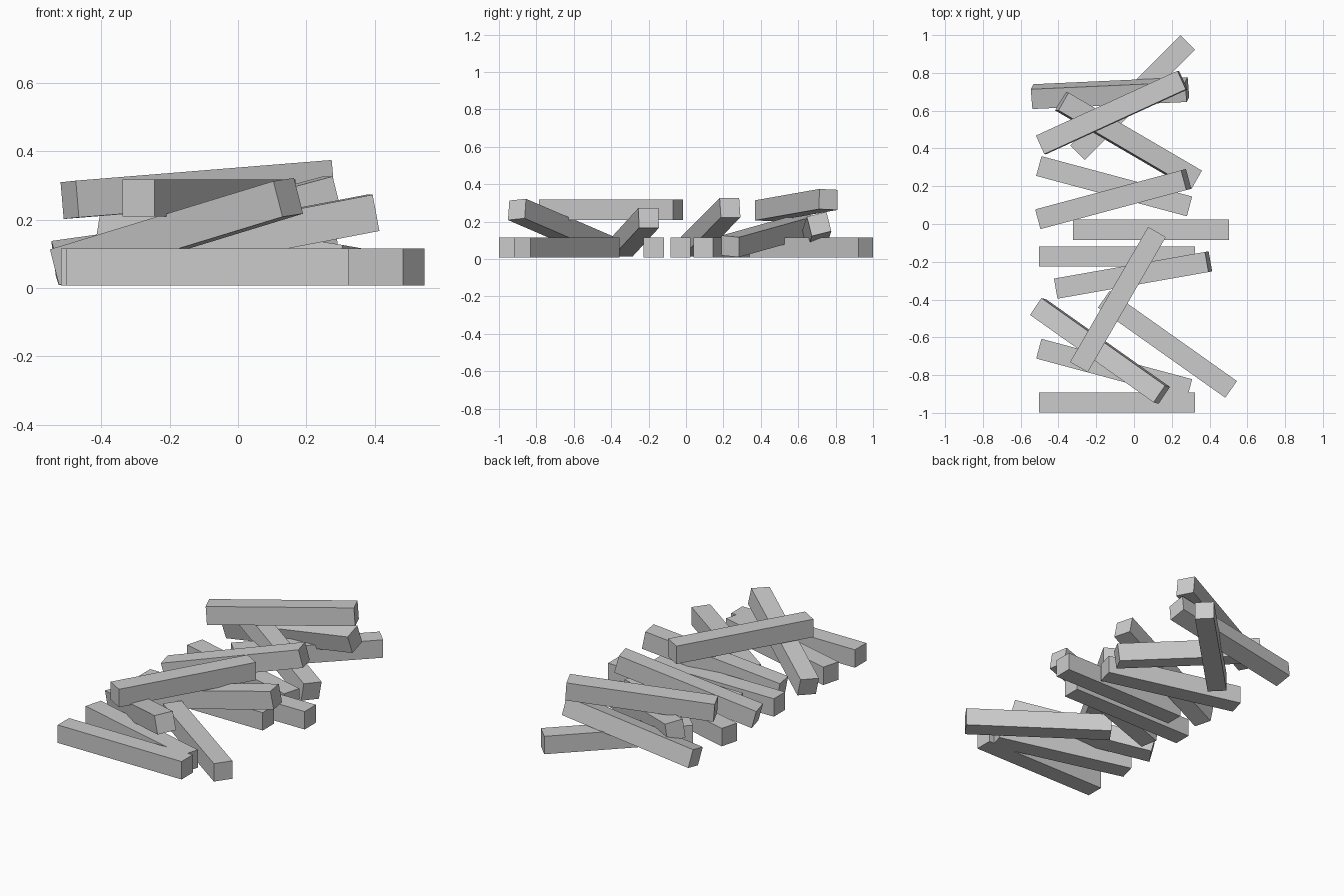
import bpy
from math import radians

if "Cube" in bpy.data.objects:
    bpy.data.objects.remove(bpy.data.objects["Cube"])

LENGTH, WIDTH = 0.826, 0.108
FLAT = 0.061


def beam(name, x, y, z, yaw=0, tilt=0, roll=0):
    """Square timber; tilt raises its +x end, roll turns it about its length."""
    bpy.ops.mesh.primitive_cube_add(
        size=1, location=(x, y, z),
        rotation=(radians(roll), radians(-tilt), radians(yaw)))
    ob = bpy.context.object
    ob.name = name
    ob.scale = (LENGTH, WIDTH, WIDTH)


# beams lying flat: x, y, yaw
ground = [(-0.09, -0.945, 0), (-0.105, -0.767, -15), (0.177, -0.637, -35.3),
          (-0.09, -0.172, 0), (0.09, -0.03, 0), (-0.105, 0.2, -15),
          (-0.008, 0.669, 45)]
for i, (x, y, yaw) in enumerate(ground):
    beam(f"ground_beam_{i + 1}", x, y, FLAT, yaw)

# beams leaning on others: x, y, z, yaw, tilt, roll
leaning = [(-0.18, -0.672, 0.165, -35.3, 14, 5),
           (-0.005, -0.27, 0.143, 10, 10.7, 0),
           (-0.11, 0.132, 0.17, 15, 14.6, 0),
           (-0.029, 0.442, 0.125, -30.3, -8, -5),
           (-0.127, 0.693, 0.13, 2.6, 8, 14)]
for i, args in enumerate(leaning):
    beam(f"leaning_beam_{i + 1}", *args)

# beams across the top of the pile
beam("top_beam_front", -0.085, -0.4, 0.263, 60)
beam("top_beam_back", -0.118, 0.59, 0.288, 24.6, 4.2, -2.5)
